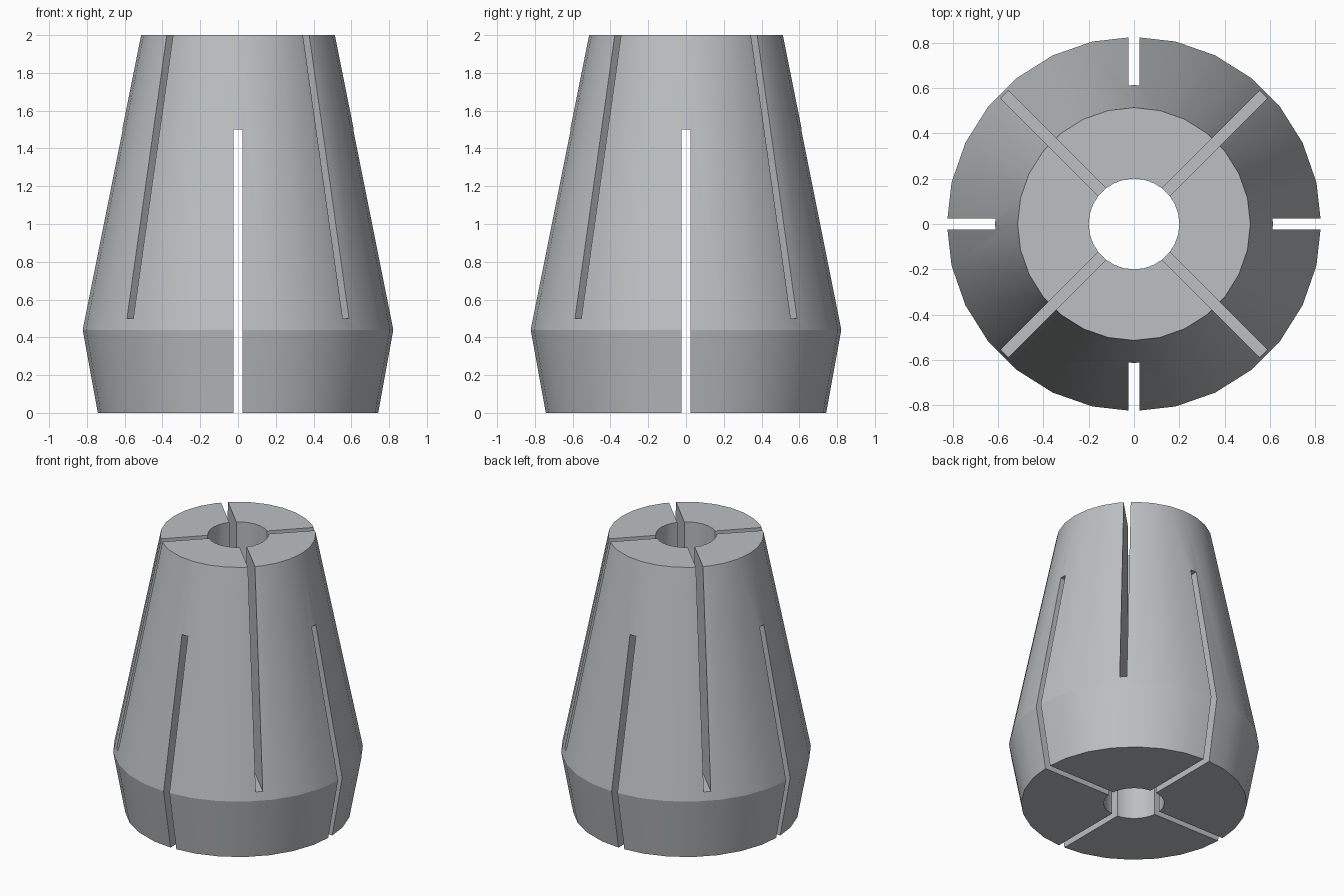
import bpy, bmesh, math

if "Cube" in bpy.data.objects:
    bpy.data.objects.remove(bpy.data.objects["Cube"])

SIDES = 28
steel = bpy.data.materials.new("steel_grey")
steel.diffuse_color = (0.5, 0.53, 0.54, 1)
steel.use_nodes = True
steel.node_tree.nodes["Principled BSDF"].inputs["Base Color"].default_value = steel.diffuse_color

# Collet body: closed profile (radius, height) turned about z
profile = [(0.2, 0), (0.745, 0), (0.825, 0.44), (0.513, 2), (0.2, 2)]
bm = bmesh.new()
rings = []
for i in range(SIDES):
    a = 2 * math.pi * i / SIDES
    rings.append([bm.verts.new((r * math.cos(a), r * math.sin(a), z)) for r, z in profile])
for i in range(SIDES):
    p, q = rings[i], rings[(i + 1) % SIDES]
    for j in range(len(profile)):
        k = (j + 1) % len(profile)
        bm.faces.new((p[j], q[j], q[k], p[k]))
bmesh.ops.recalc_face_normals(bm, faces=bm.faces)
mesh = bpy.data.meshes.new("collet_body")
bm.to_mesh(mesh)
bm.free()
body = bpy.data.objects.new("collet_body", mesh)
bpy.context.collection.objects.link(body)
mesh.materials.append(steel)


def cut_slot(angle, z0, z1):
    """Cut a thin slot right across the body."""
    bpy.ops.mesh.primitive_cube_add(size=1, location=(0, 0, (z0 + z1) / 2),
                                    rotation=(0, 0, math.radians(angle)))
    cutter = bpy.context.object
    cutter.name = "slot_cutter"
    cutter.scale = (2.5, 0.047, z1 - z0)
    cutter.hide_render = True
    bpy.context.view_layer.objects.active = body
    mod = body.modifiers.new("slot", 'BOOLEAN')
    mod.operation = 'DIFFERENCE'
    mod.solver = 'EXACT'
    mod.object = cutter
    bpy.ops.object.modifier_apply(modifier=mod.name)
    bpy.data.objects.remove(cutter, do_unlink=True)


# Slots from the bottom (along the axes) and from the top (diagonal)
for angle in (0, 90):
    cut_slot(angle, -0.3, 1.5)
for angle in (45, 135):
    cut_slot(angle, 0.5, 2.3)

# Smooth turned surfaces, keep edges sharp
bpy.ops.object.select_all(action='DESELECT')
body.select_set(True)
bpy.context.view_layer.objects.active = body
bpy.ops.object.shade_smooth_by_angle(angle=math.radians(20))
